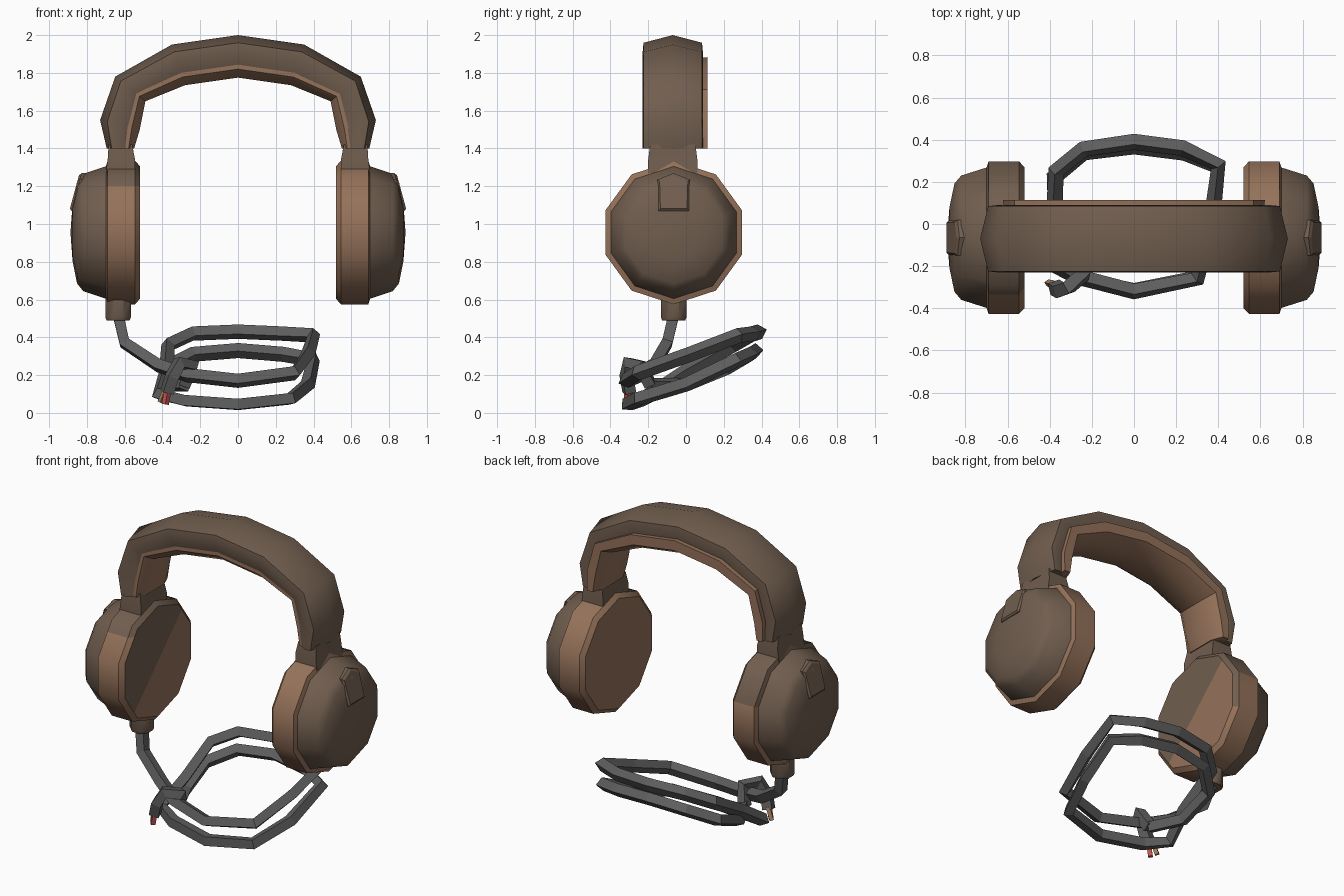
import bpy
import bmesh
from math import radians, sin, cos, pi
from mathutils import Vector

cube = bpy.data.objects.get("Cube")
if cube:
    bpy.data.objects.remove(cube, do_unlink=True)


def material(name, color):
    m = bpy.data.materials.new(name)
    m.use_nodes = True
    m.diffuse_color = (*color, 1)
    m.node_tree.nodes["Principled BSDF"].inputs["Base Color"].default_value = (*color, 1)
    return m


DARK = material("dark_brown", (0.165, 0.112, 0.078))
TAN = material("tan_leather", (0.30, 0.168, 0.102))
GREY = material("cable_grey", (0.11, 0.11, 0.11))
RED = material("wire_red", (0.55, 0.09, 0.08))
COPPER = material("wire_copper", (0.36, 0.20, 0.10))

CY, CZ = -0.065, 0.955  # cup axis


def finish(name, bm, mats, angle=42):
    bmesh.ops.remove_doubles(bm, verts=bm.verts, dist=0.0005)
    bmesh.ops.recalc_face_normals(bm, faces=bm.faces)
    me = bpy.data.meshes.new(name)
    bm.to_mesh(me)
    bm.free()
    for m in mats:
        me.materials.append(m)
    ob = bpy.data.objects.new(name, me)
    bpy.context.collection.objects.link(ob)
    bpy.ops.object.select_all(action="DESELECT")
    ob.select_set(True)
    bpy.context.view_layer.objects.active = ob
    bpy.ops.object.shade_smooth_by_angle(angle=radians(angle))
    return ob


def loft(rings):
    """Skin closed rings of points and cap both ends."""
    bm = bmesh.new()
    rows = [[bm.verts.new(p) for p in ring] for ring in rings]
    n = len(rows[0])
    for a, b in zip(rows, rows[1:]):
        for i in range(n):
            j = (i + 1) % n
            bm.faces.new((a[i], a[j], b[j], b[i]))
    bm.faces.new(rows[0])
    bm.faces.new(rows[-1])
    return bm


# Headband: cross-sections given as (y, depth from outer to inner arch)
outer = [(0, 2.0), (0.35, 1.95), (0.65, 1.78), (0.73, 1.55), (0.695, 1.40)]
inner = [(0, 1.775), (0.28, 1.735), (0.49, 1.65), (0.52, 1.50), (0.55, 1.40)]


def arch(section):
    half = [[Vector((ox + (ix - ox) * t, y, oz + (iz - oz) * t)) for y, t in section]
            for (ox, oz), (ix, iz) in zip(outer, inner)]
    mirrored = [[Vector((-p.x, p.y, p.z)) for p in ring] for ring in half[:0:-1]]
    return loft(mirrored + half)


finish("headband_shell", arch([(-0.07, 0), (0.085, 0.18), (0.09, 0.42), (0.07, 0.75),
                               (-0.20, 0.75), (-0.23, 0.42), (-0.225, 0.18)]), [DARK])
finish("headband_pad", arch([(-0.205, 0.60), (0.115, 0.52), (0.115, 0.80), (0.04, 1),
                             (-0.15, 1), (-0.205, 0.80)]), [TAN])

# Ear cups: (distance from centre, radius)
cup_profile = [(0.52, 0), (0.52, 0.352), (0.545, 0.38), (0.69, 0.38), (0.70, 0.35),
               (0.82, 0.31), (0.852, 0.27), (0.876, 0.15), (0.887, 0)]


def cup(name, side):
    bm = loft([[Vector((side * x, CY + r * sin(i * pi / 5), CZ + r * cos(i * pi / 5)))
                for i in range(10)] for x, r in cup_profile])
    bmesh.ops.remove_doubles(bm, verts=bm.verts, dist=0.0005)

    def split(co, normal, test):
        faces = [f for f in bm.faces if test(abs(f.calc_center_median().x))]
        geom = faces + list({e for f in faces for e in f.edges}) + list({v for f in faces for v in f.verts})
        bmesh.ops.bisect_plane(bm, geom=geom, plane_co=co, plane_no=normal)

    if side < 0:  # worn patches on this cup only
        split((0, 0, 1.2), (0, 0, 1), lambda x: 0.521 < x < 0.70)
        split((0, CY, CZ), (0, 1, -1), lambda x: x < 0.521)
    for f in bm.faces:
        c = f.calc_center_median()
        tan = abs(c.x) < 0.699
        if side < 0 and abs(c.x) < 0.521:
            tan = c.y - CY > c.z - CZ
        elif side < 0:
            tan = tan and c.z < 1.2 and (c.y < 0 or c.z < CZ)
        f.material_index = 1 if tan else 0
    finish(name, bm, [DARK, TAN])


def box_ring(x0, x1, y0, y1, z, side):
    return [Vector((side * x, y, z)) for x, y in ((x0, y0), (x1, y0), (x1, y1), (x0, y1))]


for label, side in (("left", 1), ("right", -1)):
    cup(label + "_cup", side)
    # Neck between cup and headband
    finish(label + "_neck", loft([box_ring(0.545, 0.70, -0.20, 0.06, 1.27, side),
                                  box_ring(0.545, 0.69, -0.20, 0.06, 1.34, side),
                                  box_ring(0.56, 0.685, -0.19, 0.05, 1.42, side)]), [DARK])
    # Raised tab on the outer shell, following its slope
    outline = [(-0.145, 1.07), (0.015, 1.07), (0.02, 1.235), (-0.065, 1.27), (-0.15, 1.235)]
    bottom = [Vector((side * 0.77, y, z)) for y, z in outline]
    edge = [Vector((side * (0.882 - 0.27 * (z - 1.07)), y, z)) for y, z in outline]
    face = [Vector((side * (0.89 - 0.24 * (z - 1.07)), CY + (y - CY) * 0.88, 1.16 + (z - 1.16) * 0.88))
            for y, z in outline]
    finish(label + "_tab", loft([bottom, edge, face]), [DARK], 25)

# Cable socket
finish("cable_socket", loft([[Vector((-0.635 + r * cos(i * pi / 4 + pi / 8), CY + r * sin(i * pi / 4 + pi / 8), z))
                              for i in range(8)]
                             for z, r in ((0.49, 0.066), (0.505, 0.073), (0.62, 0.073))]), [DARK])


def tube(name, points, radius, mat):
    cu = bpy.data.curves.new(name, "CURVE")
    cu.dimensions = "3D"
    cu.bevel_depth = radius
    cu.bevel_resolution = 0
    cu.use_fill_caps = True
    sp = cu.splines.new("POLY")
    sp.points.add(len(points) - 1)
    for p, co in zip(sp.points, points):
        p.co = (*co, 1)
    cu.materials.append(mat)
    ob = bpy.data.objects.new(name, cu)
    bpy.context.collection.objects.link(ob)
    bpy.ops.object.select_all(action="DESELECT")
    ob.select_set(True)
    bpy.context.view_layer.objects.active = ob
    bpy.ops.object.convert(target="MESH")
    bpy.ops.object.shade_flat()


# Coiled cable: lead-in, upper loop, lower loop
lead = [(-0.635, CY, 0.52), (-0.60, -0.10, 0.37), (-0.42, -0.17, 0.25)]
upper = [(-0.27, -0.25, 0.20), (0, -0.32, 0.17), (0.30, -0.26, 0.21), (0.37, 0.02, 0.31),
         (0.40, 0.28, 0.41), (0.23, 0.36, 0.42), (0, 0.39, 0.43), (-0.24, 0.355, 0.42), (-0.37, 0.25, 0.36)]
lower = [(-0.38, 0, 0.22), (-0.42, -0.18, 0.10), (-0.28, -0.25, 0.065), (0, -0.31, 0.045),
         (0.28, -0.25, 0.075), (0.37, 0, 0.15), (0.40, 0.27, 0.28), (0.24, 0.34, 0.31), (0, 0.37, 0.33),
         (-0.24, 0.34, 0.31), (-0.38, 0.22, 0.24), (-0.37, 0, 0.15), (-0.28, -0.19, 0.15)]
tube("cable", lead + upper + lower, 0.04, GREY)

# Loose cable end wrapped over the coil, with bare wires
tube("cable_end", [(-0.28, -0.19, 0.15), (-0.24, -0.24, 0.25), (-0.31, -0.30, 0.265),
                   (-0.35, -0.315, 0.19), (-0.375, -0.30, 0.11)], 0.042, GREY)
tube("red_wire", [(-0.37, -0.31, 0.13), (-0.385, -0.31, 0.045)], 0.019, RED)
tube("copper_wire", [(-0.38, -0.285, 0.13), (-0.41, -0.28, 0.055)], 0.017, COPPER)
